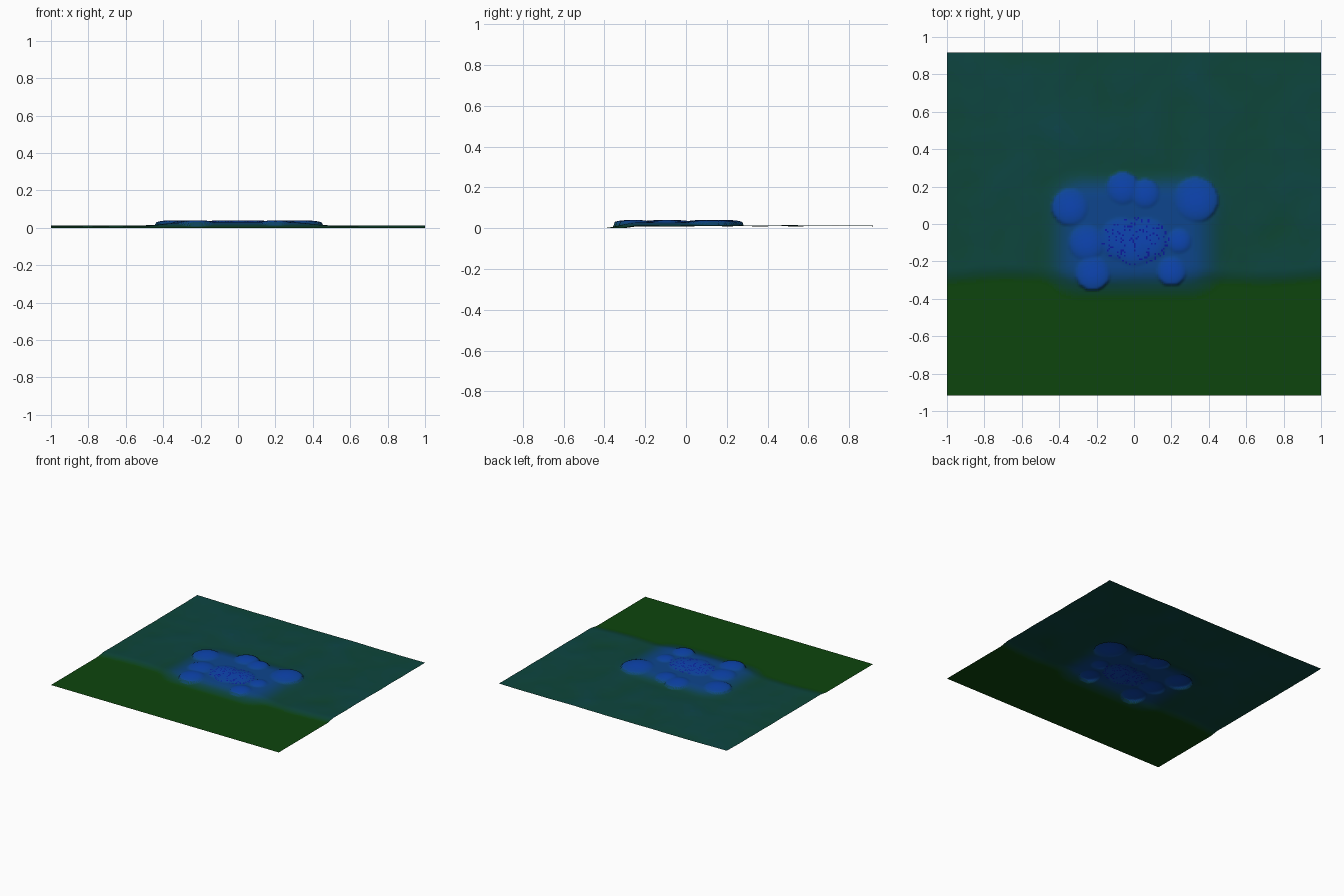
import bpy, math, random
from mathutils import Vector, noise

if "Cube" in bpy.data.objects:
    bpy.data.objects.remove(bpy.data.objects["Cube"])

random.seed(4)
NX, NY, HX, HY = 220, 200, 1.0, 0.917
TOP, BANDS = 0.042, 40


def smooth(a, b, v):
    t = max(0.0, min(1.0, (v - a) / (b - a)))
    return t * t * (3 - 2 * t)


# rounded canopy-like domes on the mound: x, y, radius
DOMES = [(-.34, .09, .10), (-.06, .19, .09), (.06, .16, .08), (.33, .13, .12),
         (-.25, -.10, .10), (.24, -.09, .07), (-.22, -.26, .095), (.20, -.25, .08),
         (-.07, -.08, .12), (.07, -.08, .12), (0, -.1, .13)]


def height(x, y):
    # low plain in front, gently mottled shelf behind
    n = noise.noise(Vector((x * 3.2, y * 3.2, 1.7)))
    n += 0.6 * noise.noise(Vector((x * 7, y * 7, 5.1)))
    edge = -0.28 + 0.015 * math.sin(x * 7)
    base = smooth(edge - 0.05, edge + 0.05, y) * (0.0115 + 0.0035 * n)
    # soft mound with rounded rectangular outline
    dx = max(0, abs(x) - 0.27) / 0.25
    dy = max(0, abs(y + 0.04) - 0.18) / (0.20 if y < 0 else 0.16)
    m = 1 - smooth(0.0, 1.0, math.hypot(dx, dy))
    z = base * (1 - m) + 0.030 * m
    # domes with a steep rim
    for cx, cy, r in DOMES:
        d = math.hypot(x - cx, y - cy) / r
        if d < 1:
            z = max(z, 0.026 + 0.0145 * math.sqrt(1 - d * d))
    return min(max(z, 0.0), TOP)


# height-tinted materials, green through teal to blue
def material(name, rgb):
    mat = bpy.data.materials.new(name)
    mat.diffuse_color = (*rgb, 1)
    mat.use_nodes = True
    mat.node_tree.nodes["Principled BSDF"].inputs["Base Color"].default_value = mat.diffuse_color
    return mat


# grid sheet
verts, faces = [], []
for j in range(NY + 1):
    for i in range(NX + 1):
        x, y = -HX + 2 * HX * i / NX, -HY + 2 * HY * j / NY
        verts.append((x, y, height(x, y)))
W = NX + 1
for j in range(NY):
    for i in range(NX):
        a = j * W + i
        faces.append((a, a + 1, a + W + 1, a + W))
mesh = bpy.data.meshes.new("terrain")
mesh.from_pydata(verts, [], faces)
terrain = bpy.data.objects.new("terrain", mesh)
bpy.context.collection.objects.link(terrain)

for k in range(BANDS):
    t = k / (BANDS - 1)
    blue = 0.004 + 0.05 * min(1, t / 0.3) + 0.42 * max(0, (t - 0.3) / 0.7) ** 1.3
    mesh.materials.append(material(f"tint_{k}", (0.004, 0.06, blue)))
mesh.materials.append(material("speck", (0.004, 0.01, 0.35)))

# colour by height, with dark specks on the crown
for p in mesh.polygons:
    c = p.center
    p.use_smooth = True
    p.material_index = min(BANDS - 1, int(c.z / TOP * BANDS))
    d = math.hypot((c.x - 0.01) / 0.18, (c.y + 0.09) / 0.13)
    if d < 1 and random.random() < 0.13:
        p.material_index = BANDS
